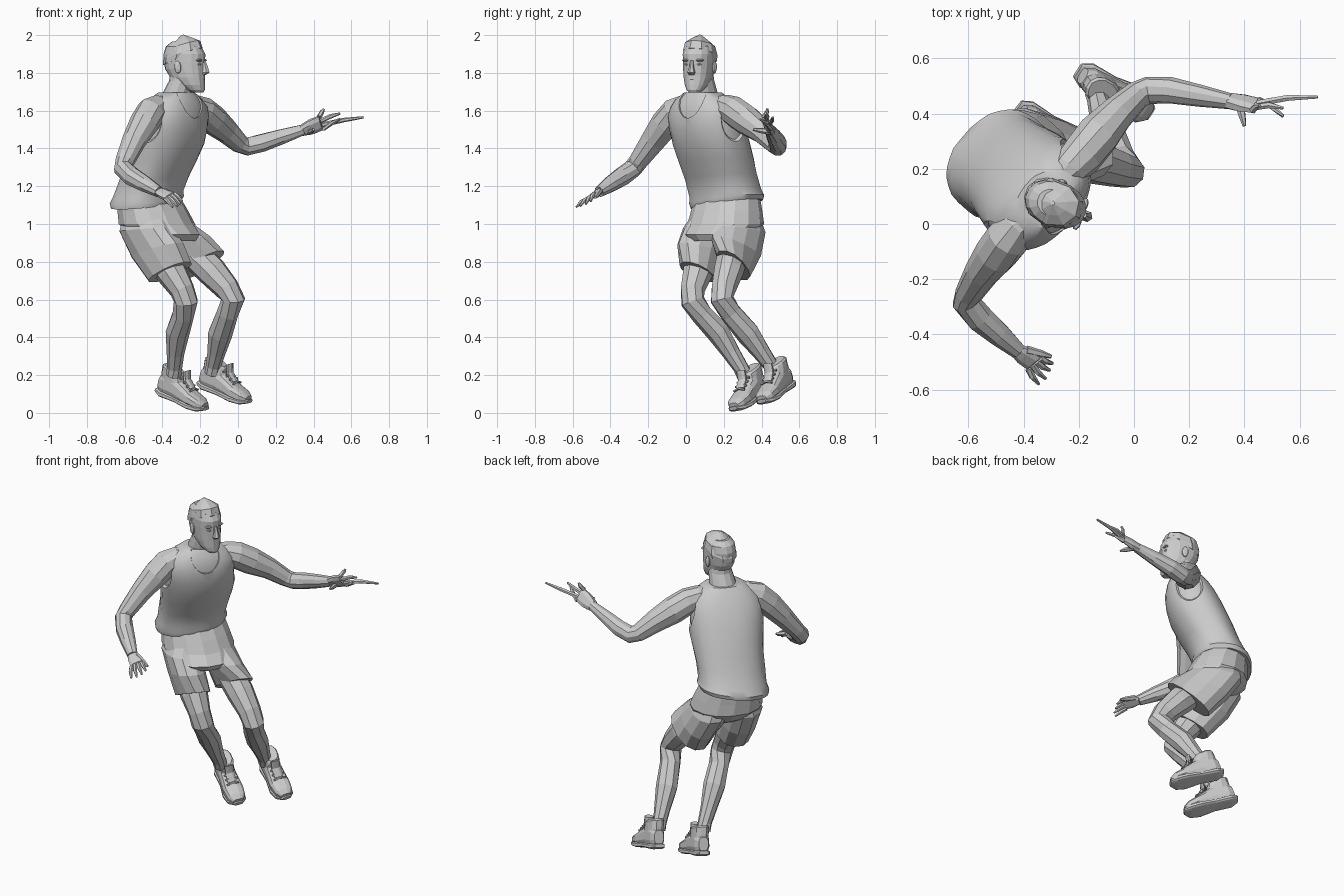
import bpy, bmesh, math, random
from mathutils import Vector as V

random.seed(4)
SIDE = V((0.67, 0.74, 0))      # towards the figure's left shoulder
FWD = V((0.74, -0.67, 0))      # way the chest faces
UP = V((0, 0, 1))


def loft(name, rings, n=12, power=1.0, smooth=False, jitter=0.0):
    """Skin rings of (centre, half-axis u, half-axis v); power < 1 squares the section."""
    bm = bmesh.new()
    loops = []
    for c, u, v in rings:
        loop = []
        for i in range(n):
            a = 2 * math.pi * (i + 0.5) / n
            x, y = math.cos(a), math.sin(a)
            x = math.copysign(abs(x) ** power, x)
            y = math.copysign(abs(y) ** power, y)
            k = 1 + random.uniform(-jitter, jitter)
            loop.append(bm.verts.new(V(c) + (u * x + v * y) * k))
        loops.append(loop)
    for a, b in zip(loops, loops[1:]):
        for i in range(n):
            bm.faces.new((a[i], a[(i + 1) % n], b[(i + 1) % n], b[i]))
    bm.faces.new(loops[0])
    bm.faces.new(loops[-1])
    bmesh.ops.recalc_face_normals(bm, faces=bm.faces[:])
    me = bpy.data.meshes.new(name)
    bm.to_mesh(me)
    bm.free()
    ob = bpy.data.objects.new(name, me)
    bpy.context.collection.objects.link(ob)
    if smooth:
        bpy.ops.object.select_all(action='DESELECT')
        ob.select_set(True)
        bpy.context.view_layer.objects.active = ob
        bpy.ops.object.shade_smooth_by_angle(angle=math.radians(40))
    return ob


def tube(name, path, n=9, jitter=0.03):
    """Limb along points of (x, y, z, radius)."""
    pts = [V(p[:3]) for p in path]
    rings = []
    for i, p in enumerate(pts):
        t = (pts[min(i + 1, len(pts) - 1)] - pts[max(i - 1, 0)]).normalized()
        u = (t.cross(V((0.6, -0.6, 0.5)))).normalized()
        rings.append((p, u * path[i][3], t.cross(u) * path[i][3]))
    return loft(name, rings, n, jitter=jitter)


def ball(name, c, u, v, w, n=10, m=6):
    """Ellipsoid with half-axes u, v, w."""
    rings = []
    for i in range(m + 1):
        a = math.pi * (0.04 + 0.92 * i / m)
        rings.append((V(c) - w * math.cos(a), u * math.sin(a), v * math.sin(a)))
    return loft(name, rings, n)


# Vest and the torso beneath it: z, x, y, half width, half depth
torso = [(1.105, -.485, .215, .200, .165), (1.13, -.483, .215, .208, .172),
         (1.16, -.475, .21, .198, .162), (1.25, -.44, .185, .200, .160),
         (1.34, -.405, .16, .207, .168), (1.42, -.38, .135, .215, .170),
         (1.50, -.36, .115, .220, .165), (1.57, -.345, .10, .215, .150),
         (1.62, -.335, .095, .200, .130), (1.66, -.33, .09, .160, .110),
         (1.695, -.325, .09, .105, .085)]


def torso_rings(rows, s):
    return [((x, y, z), (SIDE + UP * max(0, 1.5 - z) * .35) * w * s, FWD * d * s)
            for z, x, y, w, d in rows]


vest = loft("vest", torso_rings(torso, 1.0), 32, .88, True, .012)
loft("chest", torso_rings(torso[4:], .94), 20, .9, True)
cutters = [ball("neckline_cutter", (-.235, .015, 1.69), SIDE * .09, FWD * .10, UP * .13, 20, 12)]
for sgn in (-1, 1):
    c = V((-.335, .10, 1.56)) + SIDE * sgn * .25
    cutters.append(ball("armhole_cutter", c, SIDE * .095, FWD * .105, UP * .14, 20, 12))
for cut in cutters:
    cut.hide_render = True
    cut.hide_viewport = True
    mod = vest.modifiers.new("opening", 'BOOLEAN')
    mod.operation = 'DIFFERENCE'
    mod.object = cut

# Shorts: seat and two loose legs
loft("shorts_seat", [((-.48, .22, 1.15), SIDE * .185, FWD * .15),
                     ((-.452, .215, 1.07), SIDE * .198, FWD * .172),
                     ((-.43, .21, 1.0), SIDE * .21, FWD * .19),
                     ((-.39, .18, .945), SIDE * .19, FWD * .19),
                     ((-.37, .175, .91), SIDE * .15, FWD * .15)], 14, .95, jitter=.015)
loft("shorts_leg_right", [((-.49, .16, 1.07), SIDE * .09, FWD * .13),
                          ((-.485, .125, .97), SIDE * .11, FWD * .165 + UP * .01),
                          ((-.425, .09, .86), SIDE * .104, FWD * .16 + UP * .04),
                          ((-.36, .06, .745), SIDE * .094, V((.095, -.06, .055)))], 12, .9, jitter=.015)
loft("shorts_leg_left", [((-.40, .27, 1.07), SIDE * .09, FWD * .13),
                         ((-.36, .28, .97), SIDE * .11, FWD * .165 + UP * .02),
                         ((-.28, .265, .875), SIDE * .102, FWD * .155 + UP * .06),
                         ((-.20, .25, .78), SIDE * .09, V((.112, -.055, .08)))], 12, .9, jitter=.015)

# Legs
tube("leg_right", [(-.44, .11, .88, .085), (-.35, .06, .74, .082), (-.295, .035, .65, .066),
                   (-.275, .035, .59, .064), (-.29, .085, .52, .058), (-.32, .17, .43, .064),
                   (-.33, .24, .32, .048), (-.335, .29, .24, .040), (-.34, .31, .20, .042)])
tube("leg_left", [(-.28, .26, .89, .085), (-.14, .225, .75, .082), (-.06, .20, .66, .068),
                  (-.025, .19, .60, .064), (-.055, .235, .53, .059), (-.095, .33, .42, .064),
                  (-.115, .40, .32, .048), (-.13, .45, .25, .040), (-.135, .47, .21, .042)])

# Arms
tube("arm_right", [(-.36, .05, 1.63, .045), (-.42, -.005, 1.62, .066), (-.46, -.055, 1.595, .078),
                   (-.50, -.11, 1.53, .078), (-.55, -.175, 1.44, .064), (-.60, -.255, 1.33, .050),
                   (-.61, -.28, 1.295, .050), (-.56, -.34, 1.25, .052), (-.49, -.40, 1.21, .044),
                   (-.42, -.46, 1.17, .030)], 10)
tube("arm_left", [(-.29, .14, 1.63, .045), (-.235, .20, 1.62, .066), (-.19, .25, 1.60, .078),
                  (-.13, .32, 1.55, .080), (-.06, .40, 1.49, .064), (.01, .465, 1.425, .052),
                  (.05, .485, 1.41, .050), (.13, .485, 1.43, .049), (.24, .465, 1.465, .040),
                  (.35, .445, 1.50, .029)], 10)


# Hands: palm then thin bent fingers
def hand(tag, wrist, knuckle, wide, thick, tips, thumb):
    w, k, wide, thick = V(wrist), V(knuckle), V(wide), V(thick)
    loft("palm_" + tag, [(w, wide * .7, thick * 1.3), (w.lerp(k, .5), wide, thick * 1.2),
                         (k, wide, thick * .8)], 8, .8)
    for i, tip in enumerate(tips):
        a, b = k + wide * (i / 1.5 - 1) * .85, V(tip)
        mid = a.lerp(b, .5) + thick * .5
        tube("finger_" + tag, [(*a, .013), (*mid, .012), (*b, .006)], 6, 0)
    a, b = w.lerp(k, .3) - wide * .6, V(thumb)
    tube("thumb_" + tag, [(*a, .017), (*a.lerp(b, .6), .014), (*b, .007)], 6, 0)


hand("left", (.34, .447, 1.497), (.44, .43, 1.535), (-.012, -.022, .037), (.004, .017, .010),
     [(.54, .39, 1.555), (.665, .46, 1.565), (.54, .42, 1.585), (.455, .43, 1.61)], (.40, .355, 1.50))
hand("right", (-.425, -.455, 1.173), (-.36, -.505, 1.145), (-.026, -.022, -.016), (-.008, -.004, .014),
     [(-.295, -.505, 1.12), (-.305, -.53, 1.105), (-.32, -.56, 1.095), (-.345, -.58, 1.09)],
     (-.30, -.48, 1.14))


# Shoes: laid out along heel-to-toe, rolled and pitched with the leaning shins
def shoe(tag, heel, toe):
    o = V(heel)
    f = (V(toe) - o).normalized()
    u = V((.2, -.3, .93))
    u = (u - f * u.dot(f)).normalized()
    s = u.cross(f)

    def ring(l, w, b, t):
        return (o + f * l + u * (b + t) / 2, s * w, u * (t - b) / 2)
    loft("shoe_upper_" + tag, [ring(*r) for r in (
        (-.01, .030, .02, .10), (.02, .046, .0, .125), (.09, .050, .0, .13), (.15, .054, .0, .105),
        (.21, .060, .0, .078), (.265, .053, .0, .062), (.295, .030, .008, .045))], 12, .75, jitter=.02)
    loft("shoe_sole_" + tag, [ring(*r) for r in (
        (-.02, .030, .0, .022), (.02, .050, -.012, .024), (.12, .050, -.008, .022),
        (.21, .065, -.012, .022), (.27, .056, -.008, .024), (.305, .026, .008, .028))], 12, .6)
    loft("shoe_collar_" + tag, [(o + f * l + u * h - f * .1 * k, s * w, f * d - u * k * d) for l, h, w, d, k in (
        (.075, .08, .049, .085, 0), (.072, .12, .050, .074, .1), (.07, .148, .051, .068, .15),
        (.07, .158, .044, .058, .15))], 12, .9, jitter=.03)
    loft("shoe_tongue_" + tag, [(o + f * l + u * h, s * .028, f * .012 + u * .008) for l, h in (
        (.19, .09), (.15, .125), (.138, .172))], 8)
    for i in range(4):
        c = o + f * (.13 + .025 * i) + u * (.127 - .014 * i)
        tube("lace_" + tag, [(*(c - s * .036), .006), (*(c + u * .01), .007), (*(c + s * .036), .006)], 5, 0)


shoe("right", (-.41, .415, .108), (-.18, .26, .01))
shoe("left", (-.19, .55, .145), (.05, .41, .048))

# Neck and head, turned a little further than the chest
HF, HS = V((.93, -.36, 0)), V((.36, .93, 0))
HEAD = V((-.28, .07, 0))


def at(f, s, z):
    return HEAD + HF * f + HS * s + UP * z


loft("neck", [(V((-.335, .095, 1.64)), HS * .12, HF * .095), (V((-.32, .09, 1.695)), HS * .078, HF * .078),
              (V((-.295, .08, 1.76)), HS * .070, HF * .07), (V((-.29, .075, 1.82)), HS * .066, HF * .07)], 12)
loft("head", [(at(f, 0, z), HS * w, HF * d) for z, f, w, d in (
    (1.695, .075, .026, .026), (1.71, .062, .044, .048), (1.735, .042, .060, .068),
    (1.775, .015, .073, .094), (1.82, .0, .079, .109), (1.855, -.003, .082, .112),
    (1.90, -.004, .083, .114), (1.94, -.008, .078, .096), (1.965, -.012, .050, .060))], 16, .93)
loft("hair", [(at(f, 0, z), HS * w, HF * d + UP * .3 * d) for z, f, w, d in (
    (1.87, -.022, .084, .098), (1.90, -.012, .090, .112), (1.945, -.010, .080, .092),
    (1.975, -.012, .045, .048), (2.0, -.016, .008, .008))], 9, jitter=.02)
loft("nose", [(at(.105, 0, 1.865), HS * .010, HF * .012), (at(.112, 0, 1.83), HS * .013, HF * .018),
              (at(.115, 0, 1.803), HS * .022, HF * .024), (at(.106, 0, 1.79), HS * .016, HF * .014)], 6)
for name, z in (("upper_lip", 1.765), ("lower_lip", 1.75)):
    ball(name, at(.094, 0, z), HS * .027, HF * .016, UP * .009, 8, 4)
for sgn in (-1, 1):
    ball("ear", at(-.01, sgn * .083, 1.83), HS * .012, HF * .02 - UP * .004, UP * .034, 8, 5)
    ball("eye", at(.090, sgn * .034, 1.845), HS * .016, HF * .013, UP * .009, 8, 4)
    ball("brow", at(.093, sgn * .036, 1.867), HS * .026, HF * .015, UP * .008, 8, 4)
